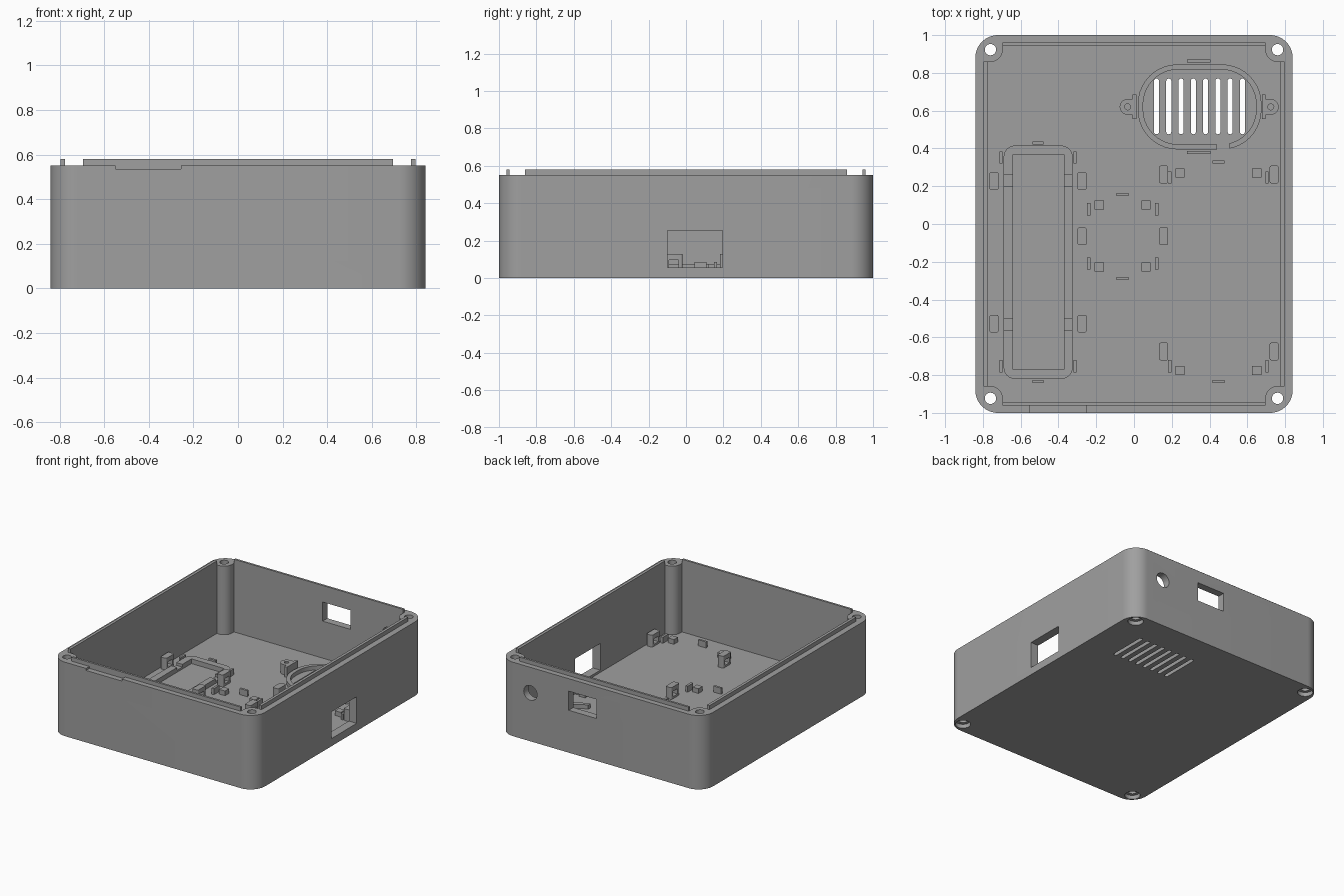
import bpy, bmesh, math
from mathutils import Matrix

if "Cube" in bpy.data.objects:
    bpy.data.objects.remove(bpy.data.objects["Cube"], do_unlink=True)

grey = bpy.data.materials.new("plain_grey")
grey.use_nodes = True
COLOUR = (0.35, 0.35, 0.35, 1)
grey.diffuse_color = COLOUR
grey.node_tree.nodes["Principled BSDF"].inputs["Base Color"].default_value = COLOUR
parts = []
FLOOR = 0.04
BASE = FLOOR - 0.005


def prism(name, pts, z0, z1):
    """Extrude a counter-clockwise outline from z0 to z1."""
    bm = bmesh.new()
    face = bm.faces.new([bm.verts.new((x, y, z0)) for x, y in pts])
    top = bmesh.ops.extrude_face_region(bm, geom=[face])["geom"]
    moved = [v for v in top if isinstance(v, bmesh.types.BMVert)]
    bmesh.ops.translate(bm, verts=moved, vec=(0, 0, z1 - z0))
    bmesh.ops.recalc_face_normals(bm, faces=bm.faces)
    mesh = bpy.data.meshes.new(name)
    bm.to_mesh(mesh)
    bm.free()
    mesh.materials.append(grey)
    ob = bpy.data.objects.new(name, mesh)
    bpy.context.scene.collection.objects.link(ob)
    parts.append(ob)
    return ob


def arc(cx, cy, r, a0, a1, n=10):
    angles = [math.radians(a0 + (a1 - a0) * i / n) for i in range(n + 1)]
    return [(cx + r * math.cos(a), cy + r * math.sin(a)) for a in angles]


def rounded(x0, x1, y0, y1, r, n=10):
    return (arc(x1 - r, y1 - r, r, 0, 90, n) + arc(x0 + r, y1 - r, r, 90, 180, n)
            + arc(x0 + r, y0 + r, r, 180, 270, n) + arc(x1 - r, y0 + r, r, 270, 360, n))


def box(name, x0, x1, y0, y1, z0, z1):
    return prism(name, [(x0, y0), (x1, y0), (x1, y1), (x0, y1)], z0, z1)


def disc(name, x, y, r, z0, z1, n=32):
    return prism(name, arc(x, y, r, 0, 360, n)[:-1], z0, z1)


def cut(target, cutter):
    """Subtract the cutter for good and delete it."""
    mod = target.modifiers.new("cut", "BOOLEAN")
    mod.operation, mod.solver, mod.object = "DIFFERENCE", "EXACT", cutter
    bpy.context.view_layer.update()
    deps = bpy.context.evaluated_depsgraph_get()
    mesh = bpy.data.meshes.new_from_object(target.evaluated_get(deps))
    target.modifiers.clear()
    target.data = mesh
    parts.remove(cutter)
    bpy.data.objects.remove(cutter, do_unlink=True)


# Shell: rounded tray whose cavity bends round a screw boss in each corner
shell = prism("case_shell", rounded(-0.84, 0.84, -1, 1, 0.12, 16), 0, 0.55)
IX, IY, BX, BY, BR = 0.775, 0.945, 0.76, 0.923, 0.065
quarter = [(IX, BY - BR)] + arc(BX, BY, BR, 270, 180, 14) + [(BX - BR, IY)]
cavity = []
for sx, sy in ((1, 1), (-1, 1), (-1, -1), (1, -1)):
    corner = [(sx * x, sy * y) for x, y in quarter]
    cavity += corner if sx * sy > 0 else corner[::-1]
cut(shell, prism("cavity", cavity, FLOOR, 0.7))

# Screw holes with counterbores underneath
for sx in (-1, 1):
    for sy in (-1, 1):
        cut(shell, disc("screw_hole", sx * BX, sy * BY, 0.03, -0.1, 0.7))
        cut(shell, disc("counterbore", sx * BX, sy * BY, 0.053, -0.1, 0.03))

# Openings in the walls
cut(shell, box("side_window", 0.7, 0.9, -0.1, 0.195, 0.057, 0.255))
cut(shell, box("back_window", 0.035, 0.265, 0.9, 1.1, 0.315, 0.457))
cut(shell, box("front_notch", -0.55, -0.255, -1.1, -0.96, 0.535, 0.6))
port = disc("round_port", 0, 0, 0.055, -0.1, 0.1)
port.data.transform(Matrix.Translation((0.58, 1, 0.36)) @ Matrix.Rotation(math.pi / 2, 4, "X"))
cut(shell, port)

# Speaker grille slots
for i in range(8):
    x = 0.119 + i * 0.065
    cut(shell, prism("slot", rounded(x - 0.0135, x + 0.0135, 0.475, 0.77, 0.0134, 5), -0.1, 0.1))

# Locating lip on each wall
for s, side in ((-1, "right"), (1, "left")):
    a, b = sorted((s * IX, s * 0.796))
    box(side + "_lip", a, b, -0.86, 0.86, 0.545, 0.58)
for s, side in ((-1, "front"), (1, "back")):
    a, b = sorted((s * IY, s * 0.961))
    box(side + "_lip", -0.695, 0.695, a, b, 0.545, 0.58)

# Speaker surround with a cable gap
ring = prism("speaker_surround", rounded(0.02, 0.675, 0.395, 0.845, 0.21), BASE, 0.07)
cut(ring, prism("inner", rounded(0.048, 0.647, 0.422, 0.818, 0.185), 0, 0.2))
cut(ring, box("gap", 0.44, 0.505, 0.36, 0.46, 0, 0.2))

# Speaker screw tabs
for s, side in ((-1, "right"), (1, "left")):
    cx = 0.345 + s * 0.379
    tab = arc(cx, 0.62, 0.042, 90, 270) if s < 0 else arc(cx, 0.62, 0.042, -90, 90)
    inner = 0.345 + s * 0.345
    tab += [(inner, 0.578), (inner, 0.662)] if s < 0 else [(inner, 0.662), (inner, 0.578)]
    ob = prism(side + "_speaker_tab", tab, BASE, 0.115)
    cut(ob, disc("hole", cx, 0.62, 0.016, FLOOR, 0.2, 16))
    x = 0.345 + s * 0.342
    box(side + "_speaker_tab_plate", x - 0.01, x + 0.01, 0.555, 0.685, BASE, 0.115)

# Long frame with clip notches in its side walls
frame = prism("long_frame", rounded(-0.69, -0.325, -0.82, 0.415, 0.06), BASE, 0.075)
cut(frame, box("inner", -0.64, -0.37, -0.77, 0.367, 0, 0.2))
for y in (0.23, -0.53):
    cut(frame, box("notch", -0.8, -0.2, y - 0.03, y + 0.03, 0.055, 0.2))

# Tall posts with a tie opening through each
posts = [(-0.741, 0.228), (-0.275, 0.228), (-0.741, -0.528), (-0.275, -0.528),
         (-0.275, -0.065), (0.157, -0.065), (0.157, 0.262), (0.157, -0.675),
         (0.742, 0.262), (0.742, -0.675)]
for x, y in posts:
    post = prism("tie_post", rounded(x - 0.024, x + 0.024, y - 0.047, y + 0.047, 0.01, 4), BASE, 0.128)
    cut(post, box("opening", x - 0.1, x + 0.1, y - 0.025, y + 0.025, 0.055, 0.095))


# Square standoffs and edge clips, mirrored about the centre of each module
def four(name, cx, cy, dx, dy, hx, hy, z):
    for sx in (-1, 1):
        for sy in (-1, 1):
            x, y = cx + sx * dx, cy + sy * dy
            box(name, x - hx, x + hx, y - hy, y + hy, BASE, z)


def end_clips(name, cx, cy, dy, hx):
    for sy in (-1, 1):
        y = cy + sy * dy
        box(name, cx - hx, cx + hx, y - 0.008, y + 0.008, BASE, 0.085)


four("small_board_standoff", -0.06, -0.064, 0.124, 0.164, 0.024, 0.024, 0.075)
four("small_board_side_clip", -0.06, -0.066, 0.18, 0.144, 0.009, 0.032, 0.085)
end_clips("small_board_end_clip", -0.06, -0.066, 0.223, 0.032)
four("large_board_standoff", 0.447, -0.253, 0.203, 0.522, 0.024, 0.024, 0.075)
four("large_board_side_clip", 0.447, -0.253, 0.257, 0.5, 0.009, 0.032, 0.085)
end_clips("large_board_end_clip", 0.447, -0.253, 0.582, 0.032)
four("frame_side_clip", -0.508, -0.2, 0.196, 0.553, 0.008, 0.032, 0.085)
end_clips("frame_end_clip", -0.508, -0.203, 0.632, 0.03)
end_clips("speaker_end_clip", 0.343, 0.62, 0.242, 0.063)

# Smooth the curves, keep edges sharp
for ob in bpy.context.selected_objects:
    ob.select_set(False)
for ob in parts:
    ob.select_set(True)
bpy.context.view_layer.objects.active = shell
bpy.ops.object.shade_smooth_by_angle(angle=math.radians(30))
